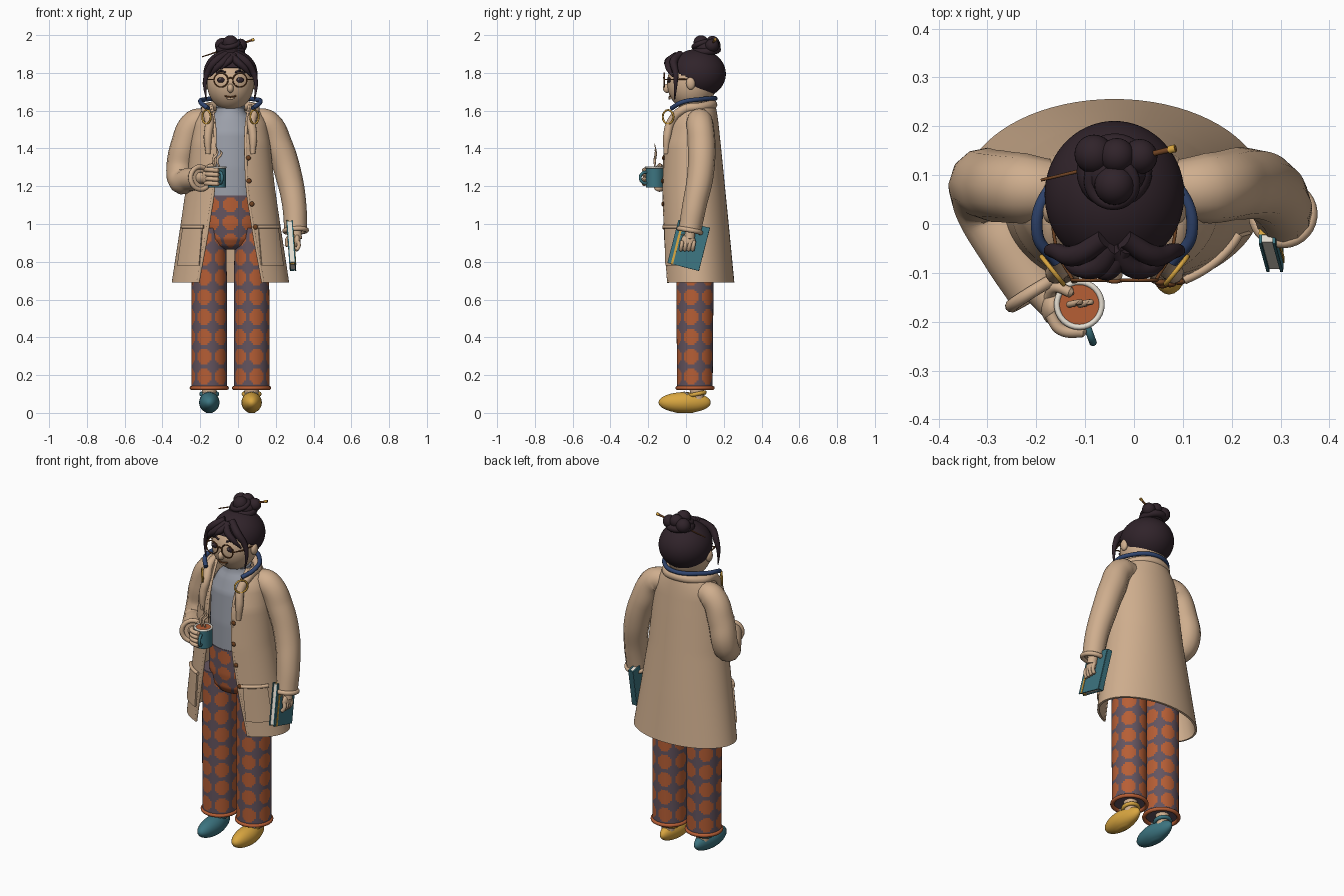
import bpy, bmesh, math
from mathutils import Vector
from math import sin, cos, pi, asin

if "Cube" in bpy.data.objects:
    bpy.data.objects.remove(bpy.data.objects["Cube"])

MID = -.04  # body centre line
made = []


def material(name, code):
    rgb = [int(code[i:i + 2], 16) / 255 for i in (0, 2, 4)]
    color = [((v + .055) / 1.055) ** 2.4 for v in rgb] + [1]
    mat = bpy.data.materials.new(name)
    mat.use_nodes = True
    mat.diffuse_color = color
    mat.node_tree.nodes["Principled BSDF"].inputs["Base Color"].default_value = color
    return mat


tan = material("warm tan", "CFAE8E")
dark = material("dark brown black", "30232A")
orange = material("rust orange", "B65E35")
plum = material("dusty plum", "64545F")
grey = material("cool grey", "9CA0AA")
teal = material("teal", "3C7480")
gold = material("gold", "D9A640")
navy = material("navy", "30456F")
cream = material("cream", "E6DFD2")
brown = material("wood brown", "704322")


def add(name, data, *mats, loc=(0, 0, 0)):
    obj = bpy.data.objects.new(name, data)
    bpy.context.collection.objects.link(obj)
    obj.location = loc
    for mat in mats:
        data.materials.append(mat)
    made.append(obj)
    return obj


def from_bmesh(name, bm, *mats, loc=(0, 0, 0)):
    bmesh.ops.recalc_face_normals(bm, faces=bm.faces)
    mesh = bpy.data.meshes.new(name)
    bm.to_mesh(mesh)
    bm.free()
    return add(name, mesh, *mats, loc=loc)


def ball(name, loc, size, mat, segs=24):
    bm = bmesh.new()
    bmesh.ops.create_uvsphere(bm, u_segments=segs, v_segments=segs * 2 // 3, radius=1)
    bmesh.ops.scale(bm, vec=size, verts=bm.verts)
    return from_bmesh(name, bm, mat, loc=loc)


def box(name, loc, size, mat, turn=(0, 0, 0)):
    bm = bmesh.new()
    bmesh.ops.create_cube(bm, size=1)
    bmesh.ops.scale(bm, vec=size, verts=bm.verts)
    obj = from_bmesh(name, bm, mat, loc=loc)
    obj.rotation_euler = turn
    return obj


def can(name, loc, radius, height, mat):
    bm = bmesh.new()
    bmesh.ops.create_cone(bm, cap_ends=True, segments=32, radius1=radius, radius2=radius, depth=height)
    return from_bmesh(name, bm, mat, loc=loc)


def grid(name, rows, mats, loop=True, rule=None, thick=0):
    """Skin a list of point rows, with optional capped ends and wall thickness."""
    bm = bmesh.new()
    verts = [[bm.verts.new(p) for p in row] for row in rows]
    count = len(rows[0])
    for i in range(len(rows) - 1):
        for j in range(count if loop else count - 1):
            k = (j + 1) % count
            face = bm.faces.new((verts[i][j], verts[i][k], verts[i + 1][k], verts[i + 1][j]))
            face.material_index = rule(i, j) if rule else 0
    if loop and not thick:
        bm.faces.new(verts[0])
        bm.faces.new(verts[-1])
    obj = from_bmesh(name, bm, *mats)
    if thick:
        wall = obj.modifiers.new("wall", "SOLIDIFY")
        wall.thickness, wall.offset = thick, 0
    return obj


def ring(name, loc, axis, major, minor, mat, stretch=1):
    rows = []
    for i in range(32):
        a = 2 * pi * i / 32
        rows.append([((major + minor * cos(b)) * cos(a), (major + minor * cos(b)) * sin(a) * stretch,
                      minor * sin(b)) for b in (2 * pi * j / 10 for j in range(10))])
    obj = grid(name, rows + rows[:1], [mat])
    obj.location = loc
    obj.rotation_euler = Vector(axis).to_track_quat("Z", "Y").to_euler()
    return obj


def tube(name, points, mat, radius=.01, tip=False):
    """Smooth round tube; a fourth number on a point is its radius."""
    pts = [tuple(p) if len(p) == 4 else (*p, radius) for p in points]
    if tip:
        end, before = Vector(pts[-1][:3]), Vector(pts[-2][:3])
        pts.append((*(end + (end - before).normalized() * pts[-1][3] * .6), pts[-1][3] * .35))
    curve = bpy.data.curves.new(name, "CURVE")
    curve.dimensions = "3D"
    curve.bevel_depth, curve.bevel_resolution, curve.resolution_u = 1, 4, 8
    curve.use_fill_caps = True
    spline = curve.splines.new("BEZIER")
    spline.bezier_points.add(len(pts) - 1)
    for bp, p in zip(spline.bezier_points, pts):
        bp.co, bp.radius = p[:3], p[3]
        bp.handle_left_type = bp.handle_right_type = "AUTO"
    return add(name, curve, mat)


def side(s, points):
    return [(MID + s * p[0], *p[1:]) for p in points]


def blend(table, z):
    for low, high in zip(table, table[1:]):
        if z <= high[0]:
            f = (z - low[0]) / (high[0] - low[0])
            return [a + (b - a) * f for a, b in zip(low, high)]
    return table[-1]


def column(table, x, y, segs, steps, start=0):
    """Stack of ellipses from (height, half width, half depth) entries."""
    rows = []
    for i in range(steps + 1):
        z, rx, ry = blend(table, table[0][0] + (table[-1][0] - table[0][0]) * i / steps)
        angles = [start + 2 * pi * j / segs for j in range(segs)]
        rows.append([(x + rx * sin(t), y - ry * cos(t), z) for t in angles])
    return rows


def checks(i, j):
    u, v = (i % 10 + .5) / 10 - .5, (j % 10 + .5) / 10 - .5
    return int(u ** 4 + v ** 4 < .36 ** 4)


# Trousers, ankles and odd shoes
for s, word, shoe in ((-1, "right", teal), (1, "left", gold)):
    x = MID + s * .112
    leg = [(.14, .094, .094), (.6, .094, .098), (.98, .09, .1)]
    grid(word + "_trouser_leg", column(leg, x, .047, 60, 80, s * .3 - pi / 6), [plum, orange], rule=checks)
    ring(word + "_trouser_cuff", (x, .048, .132), (0, 0, 1), .093, .011, orange)
    tube(word + "_ankle", [(x, .06, .06), (x, .055, .2)], tan, .038)
    foot = ball(word + "_shoe", (x, -.007, .055), (.054, .138, .055), shoe, 32)
    for v in foot.data.vertices:
        v.co.x *= 1 - max(v.co.y, 0) * 1.8
        v.co.z = max(v.co.z, -.05) - (.005 if v.co.z < -.05 else 0)
    ring(word + "_shoe_collar", (x, .058, .1), (0, -.2, 1), .042, .011, shoe)
    tube(word + "_shoe_tie", [(x - .035, .01, .1), (x, -.01, .108), (x + .035, .01, .1)], cream, .005)
hips = [(.865, .04, .05), (.88, .1, .09), (.92, .145, .115), (1, .165, .125), (1.15, .162, .125)]
grid("trouser_hips", column(hips, MID, .05, 100, 30, -pi / 10), [plum, orange], rule=checks)

# Shirt and neck
shirt = [(1.13, .155, .122), (1.3, .155, .125), (1.48, .15, .115), (1.56, .11, .09), (1.59, .078, .075), (1.63, .07, .07)]
grid("shirt", column(shirt, MID, .05, 40, 30), [grey])
ring("shirt_collar", (MID, .05, 1.622), (0, 0, 1), .068, .01, grey)
tube("neck", [(MID, .055, 1.55), (MID, .05, 1.7)], tan, .062)

# Open coat: height, half width, front, back, half opening
COAT = [(.69, .305, -.125, .25, .172), (.95, .265, -.13, .225, .124), (1.2, .228, -.13, .2, .086),
        (1.42, .205, -.12, .178, .08), (1.54, .185, -.085, .165, .084), (1.59, .155, -.06, .158, .095), (1.63, .12, -.04, .15, .1)]


def coat_point(t, z, out=0):
    z, rx, front, back, gap = blend(COAT, z)
    half = (back - front) / 2
    return (MID + (rx + out) * sin(t), (front + back) / 2 - (half + out) * cos(t), z)


def edge(z, inset=0):
    z, rx, front, back, gap = blend(COAT, z)
    return asin((gap + inset) / rx)


heights = [.69 + .94 * i / 40 for i in range(41)]
grid("coat_body", [[coat_point(edge(z) + (2 * pi - 2 * edge(z)) * j / 60, z) for j in range(61)] for z in heights],
     [tan], loop=False, thick=.012)
for s, word in ((-1, "right"), (1, "left")):
    tube(word + "_coat_edge", [coat_point(s * edge(z), z) for z in heights[::5]], tan, .008)
    patch = [[coat_point(s * (.58 + .06 * j), .78 + .04 * i, .01) for j in range(11)] for i in range(6)]
    grid(word + "_pocket", patch, [tan], loop=False, thick=.01)
    tube(word + "_pocket_welt", [coat_point(s * (.55 + .11 * j), .985, .012) for j in range(7)], tan, .01)
for i in range(4):
    z = 1.35 - .122 * i
    ball("coat_button", coat_point(edge(z, .008), z, .012), (.013, .007, .013), brown, 12)
collar = [(.118, -.105, 1.37, .013), (.12, -.1, 1.46, .022), (.112, -.078, 1.54, .024),
          (.13, -.015, 1.605, .024), (.115, .08, 1.62, .024)]
tube("coat_collar", side(-1, collar) + [(MID, .14, 1.632, .026)] + side(1, collar[::-1]), tan)

# Sleeves and rolled cuffs
tube("right_sleeve", [(-.16, .07, 1.55, .06), (-.225, .073, 1.535, .072), (-.285, .078, 1.41, .074), (-.308, .075, 1.28, .072),
                      (-.3, .035, 1.228, .068), (-.255, -.05, 1.235, .063), (-.2, -.137, 1.243, .06)], tan)
ring("right_cuff", (-.2, -.137, 1.243), (.52, -.85, .05), .06, .013, tan)
tube("left_sleeve", [(.08, .07, 1.55, .06), (.15, .073, 1.535, .072), (.218, .083, 1.41, .074), (.27, .075, 1.25, .07),
                     (.298, .045, 1.1, .064), (.305, .02, .965, .06)], tan)
ring("left_cuff", (.305, .02, .965), (.05, -.18, -1), .058, .013, tan)

# Mug with drink and steam, held in the right hand
can("mug_body", (-.112, -.165, 1.245), .048, .105, teal)
can("mug_drink", (-.112, -.165, 1.299), .045, .005, orange)
ring("mug_rim", (-.112, -.165, 1.3), (0, 0, 1), .046, .006, cream)
ring("mug_handle", (-.094, -.215, 1.245), (.94, .34, 0), .029, .008, teal)
for i in range(2):
    x = -.12 + .022 * i
    tube("steam", [(x, -.165, 1.3, .004), (x - .012, -.165, 1.34, .007), (x + .01, -.16, 1.375, .006),
                   (x, -.165, 1.425 - .03 * i, .001)], tan)
tube("right_wrist", [(-.22, -.11, 1.243), (-.165, -.165, 1.245)], tan, .032)
ball("right_palm", (-.167, -.17, 1.25), (.024, .036, .045), tan)
for i in range(4):
    z = 1.215 + .024 * i
    tube("right_finger", [(-.172, -.185, z), (-.15, -.216, z), (-.105, -.221, z - .003)], tan, .012, True)
tube("right_thumb", [(-.175, -.15, 1.27), (-.16, -.13, 1.3), (-.13, -.14, 1.312)], tan, .011, True)

# Book, held in the left hand
tilt = (-.25, -.07, 0)
box("book_pages", (.282, .013, .887), (.024, .16, .225), cream, tilt)
for shift in (-.014, .014):
    box("book_cover", (.282 + shift, .013, .887), (.006, .17, .236), teal, tilt)
box("book_spine", (.282, .094, .867), (.03, .008, .236), teal, tilt)
box("book_band", (.282, -.045, .902), (.037, .012, .238), gold, tilt)
tube("left_wrist", [(.305, .025, .99), (.312, .018, .92)], tan, .028)
ball("left_palm", (.313, .012, .91), (.018, .038, .038), tan)
for i in range(4):
    y = -.02 + .021 * i
    tube("left_finger", [(.318, y, .91), (.322, y - .004, .885), (.31, y - .008, .862)], tan, .0105, True)
tube("left_thumb", [(.29, -.02, .95), (.262, -.015, .92), (.258, -.01, .885)], tan, .011, True)

# Head and face
ball("head", (MID, .03, 1.745), (.124, .13, .146), tan, 40)
ball("nose", (MID, -.1, 1.718), (.017, .022, .024), tan)
tube("mouth", side(1, [(-.03, -.083, 1.678), (0, -.09, 1.672), (.03, -.083, 1.678)]), brown, .004)
tube("lower_lip", side(1, [(-.02, -.083, 1.668), (0, -.087, 1.664), (.02, -.083, 1.668)]), tan, .006)
tube("glasses_bridge", side(1, [(-.016, -.115, 1.767), (0, -.118, 1.774), (.016, -.115, 1.767)]), brown, .004)
for s, word in ((-1, "right"), (1, "left")):
    x = MID + s * .05
    ball(word + "_eye", (x, -.089, 1.762), (.022, .009, .014), dark)
    ball(word + "_eye_glint", (x - .006, -.098, 1.767), (.004, .002, .004), cream, 12)
    tube(word + "_eyebrow", side(s, [(.025, -.088, 1.803), (.05, -.083, 1.81), (.075, -.07, 1.8)]), dark, .005)
    ring(word + "_lens_rim", (x, -.115, 1.762), (0, 1, 0), .037, .0035, brown)
    tube(word + "_glasses_arm", side(s, [(.086, -.113, 1.765), (.115, -.06, 1.765), (.13, .03, 1.768)]), brown, .0035)
    ball(word + "_ear", (MID + s * .13, .025, 1.745), (.017, .024, .034), tan)

# Hair cap with the face area left open, and loose locks
cap = ball("hair_cap", (MID, .06, 1.795), (.143, .151, .131), dark, 72)
bm = bmesh.new()
bm.from_mesh(cap.data)
spots = [(f, f.calc_center_median() + cap.location) for f in bm.faces]
bmesh.ops.delete(bm, geom=[f for f, p in spots if p.y < .045 and p.z < 1.778 - .6 * p.y], context="FACES")
bm.to_mesh(cap.data)
bm.free()
wall = cap.modifiers.new("wall", "SOLIDIFY")
wall.thickness = .02
for s, word in ((-1, "right"), (1, "left")):
    tube(word + "_long_lock", side(s, [(.02, -.03, 1.9, .02), (.08, -.065, 1.86, .022), (.122, -.055, 1.8, .016),
                                       (.135, -.055, 1.74, .01), (.128, -.06, 1.66, .003)]), dark)
    tube(word + "_fringe_lock", side(s, [(0, -.05, 1.895, .018), (.035, -.09, 1.86, .02), (.075, -.092, 1.825, .016),
                                         (.11, -.07, 1.78, .004)]), dark)
tube("centre_lock", side(1, [(.02, -.05, 1.895, .016), (-.01, -.098, 1.86, .017), (-.05, -.1, 1.82, .004)]), dark)

# Top bun and hair stick
ball("bun_core", (MID, .11, 1.93), (.065, .06, .045), dark)
for x, y, z, r in ((-.082, .143, 1.945, .04), (-.04, .08, 1.958, .041), (.012, .138, 1.945, .036), (-.035, .14, 1.96, .036)):
    ball("bun_knot", (x, y, z), (r, r, r), dark)
ring("bun_coil", (MID, .108, 1.918), (.1, -.1, 1), .058, .02, dark)
ring("bun_twist", (-.045, .085, 1.95), (-.2, -.3, 1), .045, .014, dark)
stick = Vector((-.19, .09, 1.885)), Vector((.085, .155, 1.977))
tube("hair_stick", [(*stick[0], .003), (*stick[1], .006)], brown)
tube("hair_stick_tip", [stick[0].lerp(stick[1], .95), stick[1]], gold, .008)

# Neck cord with gold hoops
cord = [(.118, -.078, 1.612), (.158, -.02, 1.645), (.13, .075, 1.66)]
tube("neck_cord", side(-1, cord) + [(MID, .155, 1.665)] + side(1, cord[::-1]), navy, .012)
for s in (-1, 1):
    ring("gold_hoop", (MID + s * .127, -.095, 1.567), (s * .75, -.6, 0), .036, .005, gold)

# Turn curves into meshes and smooth the rounded parts
bpy.ops.object.select_all(action="DESELECT")
for obj in made:
    obj.select_set(True)
bpy.context.view_layer.objects.active = next(o for o in made if o.type == "CURVE")
bpy.ops.object.convert(target="MESH")
bpy.ops.object.shade_smooth_by_angle(angle=math.radians(40))
